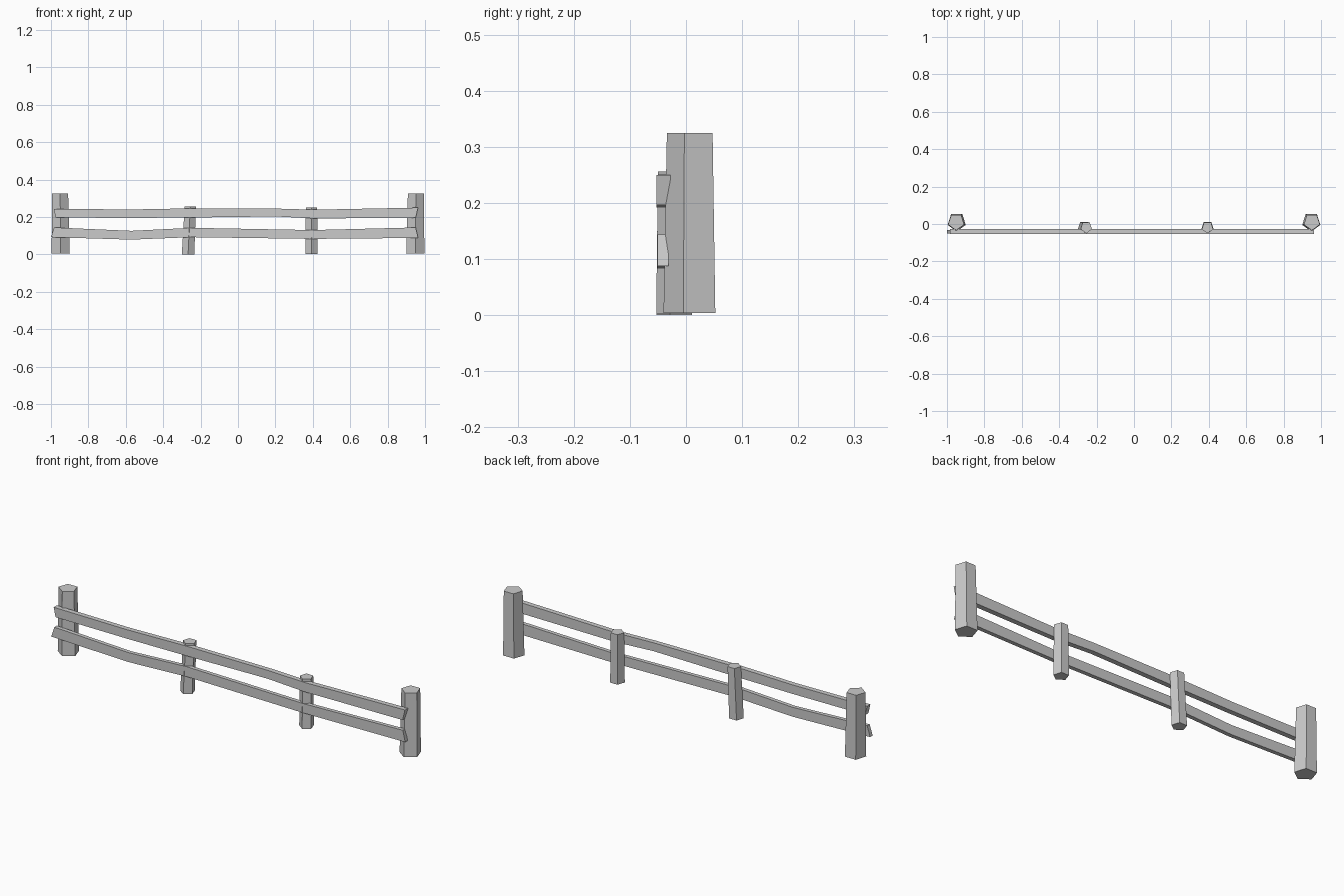
import bpy
import math

if "Cube" in bpy.data.objects:
    bpy.data.objects.remove(bpy.data.objects["Cube"])


def make_mesh(name, verts, faces):
    mesh = bpy.data.meshes.new(name)
    mesh.from_pydata(verts, [], faces)
    mesh.update()
    obj = bpy.data.objects.new(name, mesh)
    bpy.context.collection.objects.link(obj)
    return obj


def skin(name, rings):
    # Join equal-sized rings of points into a closed solid
    n = len(rings[0])
    verts = [p for ring in rings for p in ring]
    faces = [tuple(reversed(range(n)))]
    for k in range(len(rings) - 1):
        a, b = k * n, (k + 1) * n
        for i in range(n):
            j = (i + 1) % n
            faces.append((a + i, a + j, b + j, b + i))
    faces.append(tuple(range(len(verts) - n, len(verts))))
    return make_mesh(name, verts, faces)


def post(name, base, top):
    # Tapered five-sided post with a corner facing front; ends are (x, y, z, radius)
    rings = []
    for x, y, z, r in (base, top):
        angles = [-math.pi / 2 + i * math.tau / 5 for i in range(5)]
        rings.append([(x + r * math.cos(a), y + r * math.sin(a), z) for a in angles])
    return skin(name, rings)


def rail(name, front, back, stations):
    # Wavy plank; stations are (bottom x, bottom z, top x, top z)
    rings = [[(xb, front, zb), (xb, back, zb), (xt, back, zt), (xt, front, zt)]
             for xb, zb, xt, zt in stations]
    return skin(name, rings)


# Thick end posts
for side, label in ((-1, "left"), (1, "right")):
    post(label + "_end_post",
         (side * 0.948, 0.011, 0.004, 0.051),
         (side * 0.951, 0.011, 0.325, 0.045))

# Thin middle posts
post("left_middle_post", (-0.267, -0.018, 0.0, 0.035), (-0.255, -0.018, 0.256, 0.032))
post("right_middle_post", (0.393, -0.018, 0.003, 0.035), (0.393, -0.018, 0.252, 0.032))

# Horizontal rails
rail("upper_rail", -0.053, -0.028, [
    (-0.975, 0.197, -0.985, 0.244),
    (-0.58, 0.195, -0.58, 0.240),
    (-0.26, 0.197, -0.26, 0.246),
    (0.20, 0.203, 0.20, 0.245),
    (0.41, 0.192, 0.41, 0.239),
    (0.950, 0.196, 0.963, 0.250),
])
rail("lower_rail", -0.051, -0.031, [
    (-1.0, 0.092, -0.983, 0.144),
    (-0.57, 0.079, -0.57, 0.126),
    (-0.25, 0.092, -0.25, 0.142),
    (0.40, 0.083, 0.40, 0.130),
    (0.963, 0.088, 0.950, 0.144),
])
